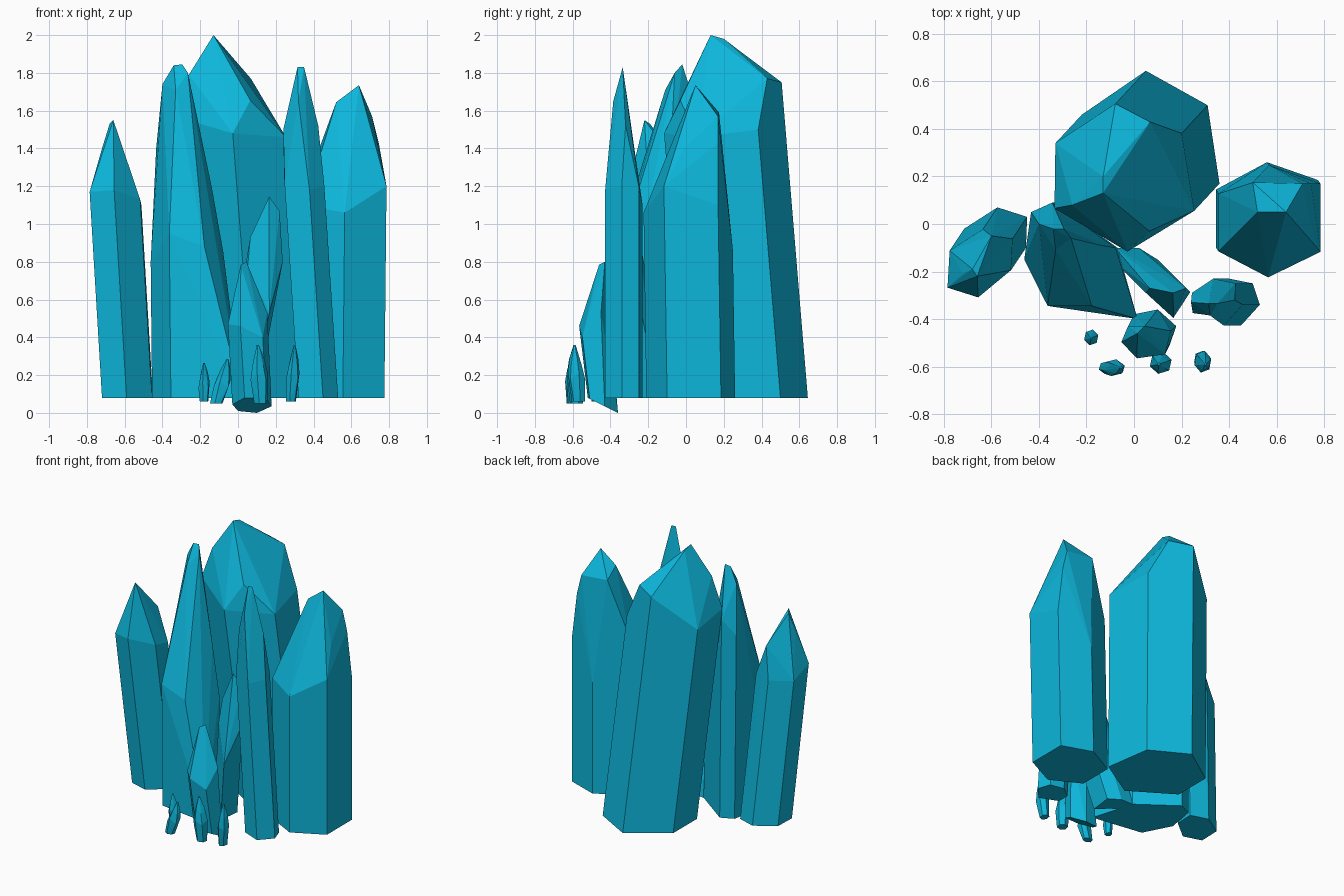
import bpy
import bmesh
from math import cos, sin, tau, radians
from mathutils import Vector

default_cube = bpy.data.objects.get("Cube")
if default_cube:
    bpy.data.objects.remove(default_cube, do_unlink=True)

FLOOR = 0.08  # height of the cut bases

# One colour for every crystal
crystal_blue = bpy.data.materials.new("crystal_blue")
crystal_blue.use_nodes = True
blue = (0.004, 0.47, 0.71, 1)
crystal_blue.diffuse_color = blue
shader = crystal_blue.node_tree.nodes["Principled BSDF"]
shader.inputs["Base Color"].default_value = blue
shader.inputs["Roughness"].default_value = 0.6


def faceted_hull(name, points):
    """Wrap points in a flat shaded convex stone with clean planar facets."""
    bm = bmesh.new()
    for point in points:
        bm.verts.new(point)
    result = bmesh.ops.convex_hull(bm, input=bm.verts[:])
    loose = set(result["geom_interior"]) | set(result["geom_unused"])
    loose = [item for item in loose if isinstance(item, bmesh.types.BMVert)]
    bmesh.ops.delete(bm, geom=loose, context="VERTS")
    bmesh.ops.dissolve_limit(bm, angle_limit=radians(4),
                             verts=bm.verts[:], edges=bm.edges[:])
    bmesh.ops.recalc_face_normals(bm, faces=bm.faces[:])
    mesh = bpy.data.meshes.new(name)
    bm.to_mesh(mesh)
    bm.free()
    mesh.materials.append(crystal_blue)
    stone = bpy.data.objects.new(name, mesh)
    bpy.context.collection.objects.link(stone)
    return stone


def crystal(name, corners, lean, tips, tilt=0):
    """Leaning prism: each corner is base x, base y and shoulder height.

    lean is the sideways shift per unit of height, tips are the points of
    the cut head, and tilt slopes the base along y.
    """
    front = min(corner[1] for corner in corners)
    points = [Vector(tip) for tip in tips]
    for x, y, shoulder in corners:
        rise = shoulder - FLOOR
        points.append(Vector((x, y, FLOOR + tilt * (y - front))))
        points.append(Vector((x + lean[0] * rise, y + lean[1] * rise, shoulder)))
    return faceted_hull(name, points)


def shard(name, base, size, tip, floor=0.06, turn=0.3):
    """Small six sided splinter that swells to a shoulder, then narrows."""
    foot = Vector((base[0], base[1], floor))
    top = Vector(tip)
    rings = ((0, 0.75), (0.5, 1), (0.75, 0.7), (1, 0.12))
    points = []
    for along, swell in rings:
        centre = foot.lerp(top, along)
        for side in range(6):
            angle = turn + tau * side / 6
            # Alternate corners sit lower so the facets are uneven
            drop = 0.03 * (side % 2) if 0 < along < 1 else 0
            points.append(centre + Vector((size[0] * swell * cos(angle),
                                           size[1] * swell * sin(angle), -drop)))
    return faceted_hull(name, points)


# Largest crystal at the back
crystal(
    "main_crystal",
    corners=[(0.31, 0.5, 1.5), (0.05, 0.645, 1.75), (-0.22, 0.46, 1.52),
             (-0.22, 0.19, 1.57), (0.08, 0, 1.48), (0.36, 0.17, 1.46)],
    lean=(-0.077, -0.083),
    tips=[(-0.13, 0.13, 2), (-0.13, 0.2, 1.98), (0.068, 0.43, 1.77),
          (0.065, -0.03, 1.655), (-0.26, 0.08, 1.79)],
)

# Broad crystal on the model's left
crystal(
    "left_crystal",
    corners=[(0.56, 0.26, 0.86), (0.775, 0.185, 1.1), (0.775, -0.1, 1.2),
             (0.555, -0.21, 1.06), (0.345, -0.1, 1.1), (0.345, 0.145, 1.2)],
    lean=(0.01, -0.015),
    tips=[(0.64, 0.05, 1.735), (0.52, 0.05, 1.645), (0.5, 0.175, 1.59),
          (0.71, 0.17, 1.57), (0.44, -0.01, 1.34), (0.745, -0.01, 1.4),
          (0.745, 0.17, 1.43)],
)

# Slim outer crystal on the model's right
crystal(
    "right_crystal",
    corners=[(-0.59, -0.21, 1.18), (-0.72, -0.17, 1.17), (-0.715, -0.02, 1.1),
             (-0.575, 0.07, 1.1), (-0.45, 0.03, 1.1), (-0.455, -0.1, 1.13)],
    lean=(-0.06, -0.09),
    tips=[(-0.66, -0.22, 1.55), (-0.68, -0.19, 1.53), (-0.72, -0.21, 1.4),
          (-0.59, -0.18, 1.34), (-0.6, -0.05, 1.33)],
)

# Tall tapering crystal against the main one
crystal(
    "inner_right_crystal",
    corners=[(-0.455, -0.15, 0.8), (-0.355, -0.345, 0.95), (-0.17, -0.345, 0.88),
             (0.015, -0.4, 0.1), (-0.07, -0.1, 0.85), (-0.33, 0.09, 1.5),
             (-0.42, 0.05, 1.4)],
    lean=(-0.01, 0),
    tips=[(-0.4, 0, 1.74), (-0.34, -0.02, 1.84), (-0.295, -0.02, 1.845),
          (-0.265, -0.06, 1.8), (-0.33, -0.11, 1.71), (-0.28, -0.18, 1.45),
          (-0.14, -0.09, 1.2)],
)

# Thin crystal in front of the broad one
crystal(
    "thin_left_crystal",
    corners=[(0.32, -0.375, 1.2), (0.32, -0.29, 1.25), (0.4, -0.23, 1.1),
             (0.5, -0.25, 1.2), (0.53, -0.34, 1.2), (0.45, -0.428, 1.18)],
    lean=(-0.065, 0),
    tips=[(0.315, -0.335, 1.83), (0.35, -0.335, 1.83), (0.24, -0.33, 1.5),
          (0.425, -0.32, 1.52), (0.32, -0.385, 1.65)],
)

# Half height crystal leaning out of the middle
crystal(
    "middle_crystal",
    corners=[(-0.08, -0.1, 0.9), (0.02, -0.1, 0.85), (0.1, -0.15, 0.8),
             (0.08, -0.31, 0.53), (0, -0.24, 0.6), (-0.08, -0.16, 0.77)],
    lean=(0.19, -0.19),
    tips=[(0.165, -0.29, 1.145), (0.22, -0.27, 1.07), (0.065, -0.27, 0.93)],
)

# Short crystal in front, with a sloping base
crystal(
    "front_crystal",
    corners=[(0.1, -0.36, 0.5), (0, -0.38, 0.5), (-0.03, -0.45, 0.47),
             (0.035, -0.52, 0.46), (0.15, -0.51, 0.4), (0.178, -0.43, 0.35)],
    lean=(-0.06, -0.12),
    tips=[(0.015, -0.46, 0.785), (0.045, -0.43, 0.8), (0.155, -0.45, 0.53)],
    tilt=-0.5,
)

# Splinters along the front edge
shard("splinter_far_right", (-0.18, -0.475), (0.031, 0.034), (-0.18, -0.48, 0.265))
shard("splinter_near_right", (-0.115, -0.605), (0.046, 0.036), (-0.055, -0.605, 0.285), floor=0.05)
shard("splinter_centre", (0.12, -0.58), (0.048, 0.047), (0.105, -0.59, 0.36), floor=0.05)
shard("splinter_left", (0.28, -0.57), (0.037, 0.047), (0.3, -0.59, 0.36))
